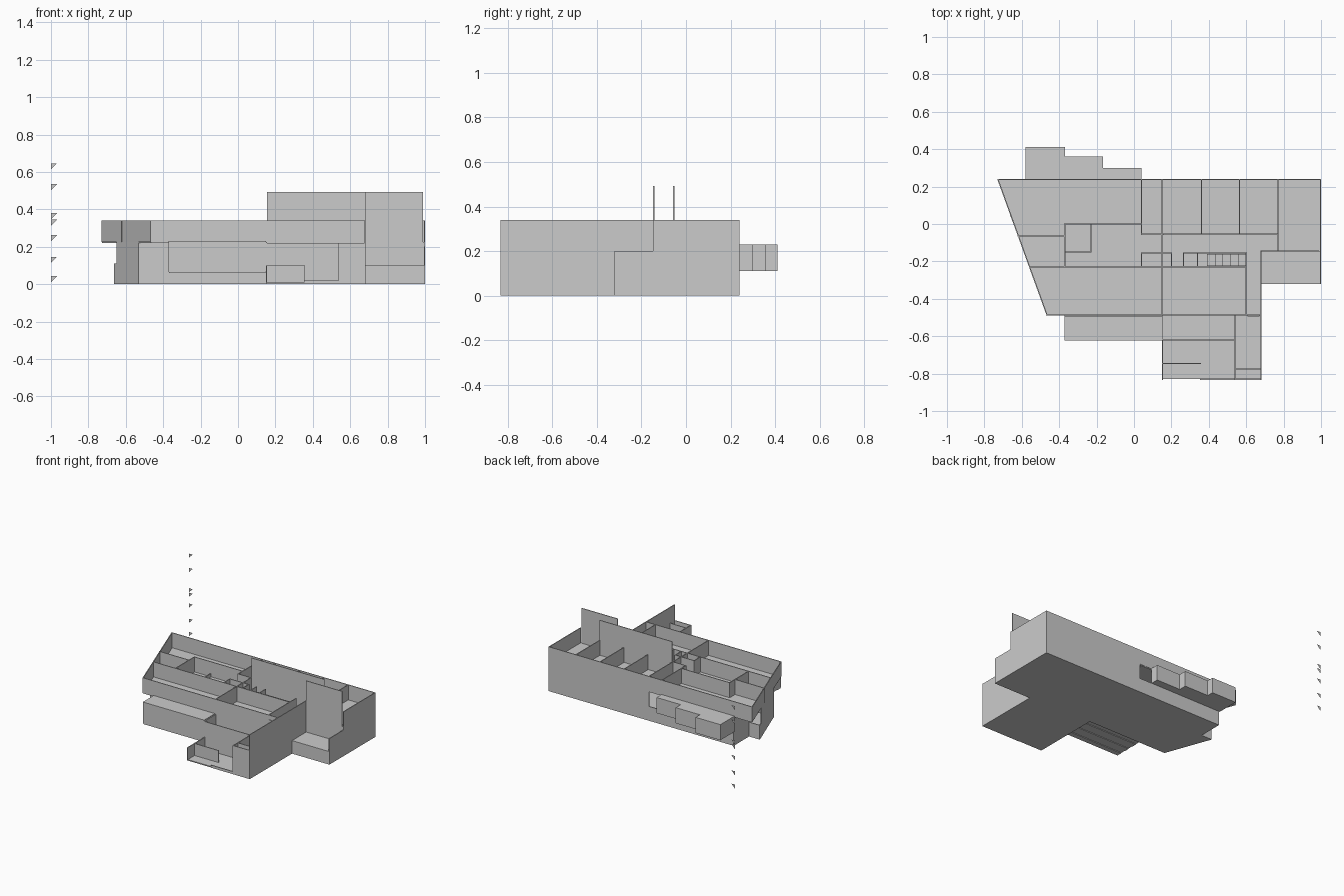
import bpy, bmesh
from mathutils import Vector

T = 0.006          # wall thickness
MID, TOP = 0.225, 0.34


def finish(bm, name):
    bmesh.ops.recalc_face_normals(bm, faces=bm.faces)
    me = bpy.data.meshes.new(name)
    bm.to_mesh(me)
    bm.free()
    ob = bpy.data.objects.new(name, me)
    bpy.context.scene.collection.objects.link(ob)
    return ob


def add_prism(bm, pts, z0, z1):
    f = bm.faces.new([bm.verts.new((x, y, z0)) for x, y in pts])
    r = bmesh.ops.extrude_face_region(bm, geom=[f], use_keep_orig=True)
    up = [v for v in r["geom"] if isinstance(v, bmesh.types.BMVert)]
    bmesh.ops.translate(bm, verts=up, vec=(0, 0, z1 - z0))


def slab(name, pts, z0, z1):
    bm = bmesh.new()
    add_prism(bm, pts, z0, z1)
    return finish(bm, name)


def rect(x0, x1, y0, y1):
    return [(x0, y0), (x1, y0), (x1, y1), (x0, y1)]


def walls(name, segments):
    """Thin upright walls, each given as (x0, y0, x1, y1, z0, z1)."""
    bm = bmesh.new()
    for x0, y0, x1, y1, z0, z1 in segments:
        a, b = Vector((x0, y0)), Vector((x1, y1))
        d = (b - a).normalized() * T / 2
        n = Vector((-d.y, d.x))
        add_prism(bm, [a - d + n, a - d - n, b + d - n, b + d + n], z0, z1)
    return finish(bm, name)


def path(pts, z0, z1):
    return [(*a, *b, z0, z1) for a, b in zip(pts, pts[1:])]


# ground floor slab and outer walls
ground = [(-0.57, 0.237), (0.997, 0.237), (0.997, -0.317), (0.68, -0.317), (0.68, -0.83),
          (0.152, -0.83), (0.152, -0.30), (-0.53, -0.30), (-0.66, 0.05), (-0.57, 0.05)]
slab("ground_floor", ground, 0, 0.008)
walls("ground_walls",
      path([(0.152, -0.30), (-0.53, -0.30), (-0.645, 0.01)], 0, MID)
      + path([(-0.645, 0.01), (-0.66, 0.05), (-0.57, 0.05), (-0.57, 0.237)], 0, 0.11)
      + path([(-0.57, 0.05), (-0.57, 0.237)], 0.11, MID)
      # back wall, open behind the bays
      + [(-0.57, 0.237, 0.15, 0.237, 0, 0.11), (0.15, 0.237, 0.997, 0.237, 0, MID),
         (0.997, 0.237, 0.997, -0.14, 0, MID), (0.68, -0.145, 0.997, -0.145, 0, MID),
         (0.68, -0.83, 0.68, -0.145, 0, TOP), (0.152, -0.62, 0.152, -0.30, 0, MID)])

# upper floor slab and outer walls
upper = [(-0.727, 0.237), (0.997, 0.237), (0.997, -0.145), (0.68, -0.145),
         (0.68, -0.487), (-0.465, -0.487)]
slab("upper_floor", upper, MID - 0.006, MID)
walls("upper_walls", path(upper[:3], MID, TOP) + path(upper[3:] + upper[:1], MID, TOP))

# tall walls rising above the roof line
walls("tall_walls", [(0.157, -0.055, 0.77, -0.055, MID, 0.493),
                     (0.683, -0.145, 0.985, -0.145, MID, 0.493)])

# upper room partitions
rooms = [(0.04, -0.055, 0.15, -0.055), (-0.37, 0, 0.04, 0), (-0.37, -0.23, -0.37, 0),
         (-0.62, -0.065, -0.37, -0.065), (-0.555, -0.23, 0.6, -0.23),
         (0.6, -0.487, 0.6, -0.155), (0.04, -0.155, 0.2, -0.155),
         (0.15, -0.487, 0.15, 0.237), (0.04, -0.055, 0.04, 0.237), (0.77, -0.145, 0.77, 0.237)]
rooms += [(x, -0.055, x, 0.237) for x in (0.36, 0.565)]
rooms += [(x, -0.23, x, -0.155) for x in (0.04, 0.2, 0.265, 0.34)]
walls("room_partitions", [(*r, MID, TOP) for r in rooms])
walls("low_partitions", [(-0.23, -0.15, -0.23, 0, MID, 0.25), (-0.37, -0.15, -0.23, -0.15, MID, 0.25),
                         (0.265, -0.155, 0.6, -0.155, MID, 0.30)])

# stair beside the corridor
bm = bmesh.new()
for i in range(5):
    x = 0.39 + i * 0.042
    add_prism(bm, rect(x, x + 0.042, -0.225, -0.16), MID, 0.24 + 0.012 * i)
finish(bm, "stair")

# small double window on the front
walls("front_window", [(0.61, -0.491, 0.637, -0.491, 0.235, 0.305),
                       (0.641, -0.491, 0.668, -0.491, 0.235, 0.305)])

# stepped bays at the back
for i, (x0, x1, y) in enumerate([(-0.58, -0.37, 0.412), (-0.37, -0.165, 0.36), (-0.165, 0.04, 0.30)]):
    slab(f"bay_{i + 1}", rect(x0, x1, 0.237, y), 0.11, 0.23)

# projecting front box with a ribbed underside
slab("front_box", rect(-0.372, 0.149, -0.623, -0.303), 0.065, MID - 0.007)
slab("front_box_top", rect(-0.372, 0.149, -0.623, -0.492), MID - 0.007, 0.23)
bm = bmesh.new()
for y in (-0.62, -0.54, -0.46, -0.38):
    add_prism(bm, rect(-0.37, 0.147, y, y + 0.04), 0.06, 0.065)
finish(bm, "front_box_ribs")

# front entrance wing and low terrace walls
walls("entrance_walls", [(0.152, -0.62, 0.54, -0.62, 0, 0.22), (0.54, -0.83, 0.54, -0.487, 0, 0.22),
                         (0.54, -0.83, 0.68, -0.83, 0, 0.22), (0.54, -0.775, 0.68, -0.775, 0, 0.22),
                         (0.152, -0.487, 0.68, -0.487, 0, MID)])
walls("terrace_walls", [(0.152, -0.83, 0.152, -0.62, 0, 0.1), (0.152, -0.745, 0.355, -0.745, 0, 0.1),
                        (0.355, -0.83, 0.54, -0.83, 0, 0.02)])

# side terrace on the right
slab("side_terrace", rect(0.683, 0.994, -0.32, -0.148), 0, 0.1)
walls("side_parapet", [(0.997, -0.317, 0.997, -0.145, 0, 0.2)])

# column of small marker triangles off the back left corner
bm = bmesh.new()
for z in (0.645, 0.535, 0.38, 0.345, 0.262, 0.145, 0.043):
    bm.faces.new([bm.verts.new(p) for p in
                  ((-1, 0.833, z), (-0.968, 0.833, z), (-1, 0.833, z - 0.032))])
finish(bm, "corner_markers")
